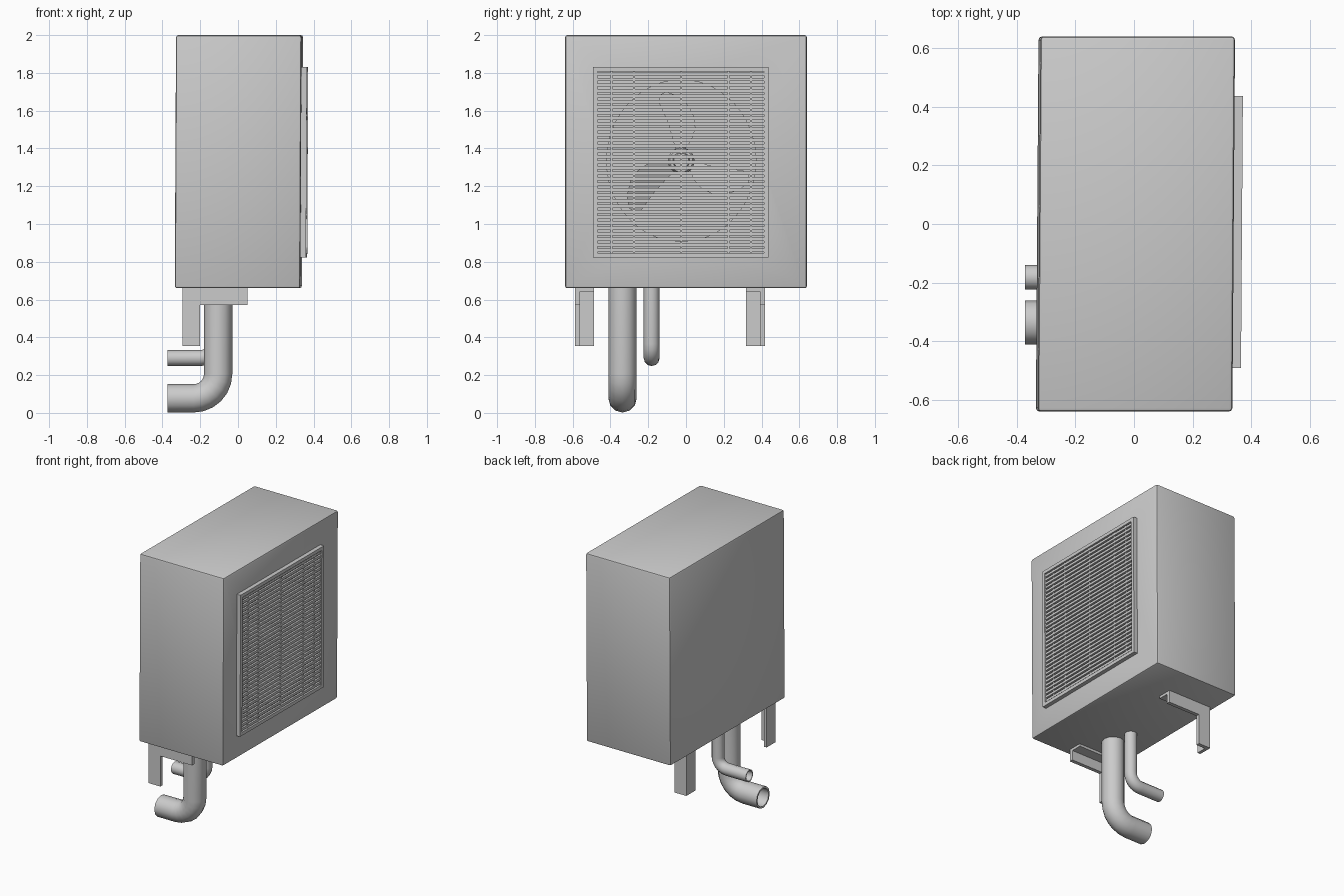
import bpy, bmesh, math
from mathutils import Vector

if "Cube" in bpy.data.objects:
    bpy.data.objects.remove(bpy.data.objects["Cube"])

CY, CZ = -0.025, 1.335          # fan centre


def finish(bm, name, smooth=False, lean=False):
    bmesh.ops.recalc_face_normals(bm, faces=bm.faces)
    if lean:                     # cabinet leans very slightly, grille follows it
        for v in bm.verts:
            v.co.x += 0.007 * v.co.y + 0.005 * (v.co.z - 1.33)
    me = bpy.data.meshes.new(name)
    bm.to_mesh(me)
    bm.free()
    ob = bpy.data.objects.new(name, me)
    bpy.context.collection.objects.link(ob)
    bpy.ops.object.select_all(action='DESELECT')
    ob.select_set(True)
    bpy.context.view_layer.objects.active = ob
    if smooth:
        bpy.ops.object.shade_smooth_by_angle(angle=math.radians(35))
    return ob


def add_box(bm, lo, hi):
    vs = bmesh.ops.create_cube(bm, size=1)["verts"]
    for v in vs:
        v.co = Vector([(a + b) / 2 + c * (b - a) for a, b, c in zip(lo, hi, v.co)])
    return vs


def add_prism(bm, pts, offset):
    f = bm.faces.new([bm.verts.new(p) for p in pts])
    ext = bmesh.ops.extrude_face_region(bm, geom=[f], use_keep_orig=True)["geom"]
    for v in ext:
        if isinstance(v, bmesh.types.BMVert):
            v.co += Vector(offset)


def add_lathe(bm, profile, n, sz=1.0, close=False):
    """Rings of (x, radius) around the fan axis."""
    rings = [[bm.verts.new((x, CY + r * math.cos(2 * math.pi * i / n),
                            CZ + sz * r * math.sin(2 * math.pi * i / n)))
              for i in range(n)] for x, r in profile]
    for a, b in zip(rings, rings[1:]):
        for i in range(n):
            bm.faces.new((a[i], a[(i + 1) % n], b[(i + 1) % n], b[i]))
    if close:
        bm.faces.new(rings[0])
        bm.faces.new(rings[-1])


# cabinet with a round fan well cut in its +x side
bm = bmesh.new()
add_lathe(bm, [(0.08, 0.395), (0.45, 0.395)], 48, 1.085, True)
cutter = finish(bm, "fan_well_cutter")
cutter.hide_render = True
bm = bmesh.new()
add_box(bm, (-0.327, -0.64, 0.66), (0.337, 0.64, 2.0))
bmesh.ops.bevel(bm, geom=bm.edges[:], offset=0.012, segments=2, profile=0.5, affect='EDGES')
cabinet = finish(bm, "cabinet", lean=True)
mod = cabinet.modifiers.new("fan_well", 'BOOLEAN')
mod.object = cutter
mod.solver = 'EXACT'
bpy.ops.object.modifier_apply(modifier=mod.name)
bpy.ops.object.shade_smooth_by_angle(angle=math.radians(35))
bpy.data.objects.remove(cutter)

# grille frame
Y0, Y1, Z0, Z1 = -0.492, 0.437, 0.822, 1.832
b = 0.024
bm = bmesh.new()
for ya, yb, za, zb in ((Y0, Y0 + b, Z0, Z1), (Y1 - b, Y1, Z0, Z1),
                       (Y0 + b, Y1 - b, Z0, Z0 + b), (Y0 + b, Y1 - b, Z1 - b, Z1)):
    add_box(bm, (0.333, ya, za), (0.366, yb, zb))
finish(bm, "grille_frame", lean=True)

# horizontal slats and vertical rods
bm = bmesh.new()
count = 33
step = (Z1 - Z0 - 2 * b) / count
for i in range(count):
    z = Z0 + b + (i + 0.5) * step
    add_box(bm, (0.346, Y0 + b, z - 0.0085), (0.360, Y1 - b, z + 0.0085))
finish(bm, "grille_slats", lean=True)
bm = bmesh.new()
for y in (-0.395, -0.275, -0.025, 0.225, 0.345):
    add_box(bm, (0.340, y - 0.005, Z0 + b), (0.356, y + 0.005, Z1 - b))
finish(bm, "grille_rods", lean=True)

# fan hub and three pitched blades
bm = bmesh.new()
add_lathe(bm, [(0.08, 0.07), (0.26, 0.07), (0.275, 0.06), (0.275, 0.045),
               (0.295, 0.04), (0.295, 0.025)], 24, close=True)
finish(bm, "fan_hub", True)
blade = [(-0.03, 0.06), (-0.07, 0.2), (-0.12, 0.31), (-0.11, 0.35), (-0.08, 0.365),
         (-0.02, 0.345), (0.04, 0.29), (0.07, 0.23), (0.075, 0.17), (0.055, 0.11), (0.02, 0.06)]
bm = bmesh.new()
for k in range(3):
    a = -2 * math.pi * k / 3
    c, s = math.cos(a), math.sin(a)
    add_prism(bm, [(0.22 + 0.4 * u, CY + u * c - w * s, CZ + u * s + w * c)
                   for u, w in blade], (0.008, 0, 0))
finish(bm, "fan_blades")

# angle-iron brackets: bent web outside, flanges along the top and back
web = [(-0.295, 0.355), (-0.20, 0.355), (-0.20, 0.572), (0.05, 0.572), (0.05, 0.662), (-0.295, 0.662)]
for name, outer, inner in (("front_bracket", -0.588, -0.487), ("back_bracket", 0.417, 0.317)):
    d = 0.026 if inner > outer else -0.026
    ya, yb = sorted((outer + d, inner))
    bm = bmesh.new()
    add_prism(bm, [(x, outer, z) for x, z in web], (0, d, 0))
    add_box(bm, (-0.295, ya, 0.642), (0.05, yb, 0.662))
    add_box(bm, (-0.295, ya, 0.355), (-0.272, yb, 0.642))
    finish(bm, name)


# bent open-ended pipes
def pipe(name, x, y, zlow, r, bend, n):
    path = [(x, 0.67, 0.0)]
    for i in range(7):
        a = math.pi / 2 * i / 6
        path.append((x - bend + bend * math.cos(a), zlow + bend - bend * math.sin(a), a))
    path.append((-0.372, zlow, math.pi / 2))
    bm = bmesh.new()
    skins = []
    for rad in (r, r * 0.84):
        rings = []
        for px, pz, a in path:
            rings.append([bm.verts.new((px + rad * math.cos(t) * math.cos(a), y + rad * math.sin(t),
                                        pz - rad * math.cos(t) * math.sin(a)))
                          for t in (2 * math.pi * j / n for j in range(n))])
        for p, q in zip(rings, rings[1:]):
            for j in range(n):
                bm.faces.new((p[j], p[(j + 1) % n], q[(j + 1) % n], q[j]))
        skins.append(rings)
    for e in (0, -1):            # rims joining outer and inner skins
        p, q = skins[0][e], skins[1][e]
        for j in range(n):
            bm.faces.new((p[j], p[(j + 1) % n], q[(j + 1) % n], q[j]))
    finish(bm, name, True)


pipe("large_pipe", -0.105, -0.336, 0.077, 0.075, 0.13, 12)
pipe("small_pipe", -0.125, -0.182, 0.29, 0.042, 0.075, 12)
